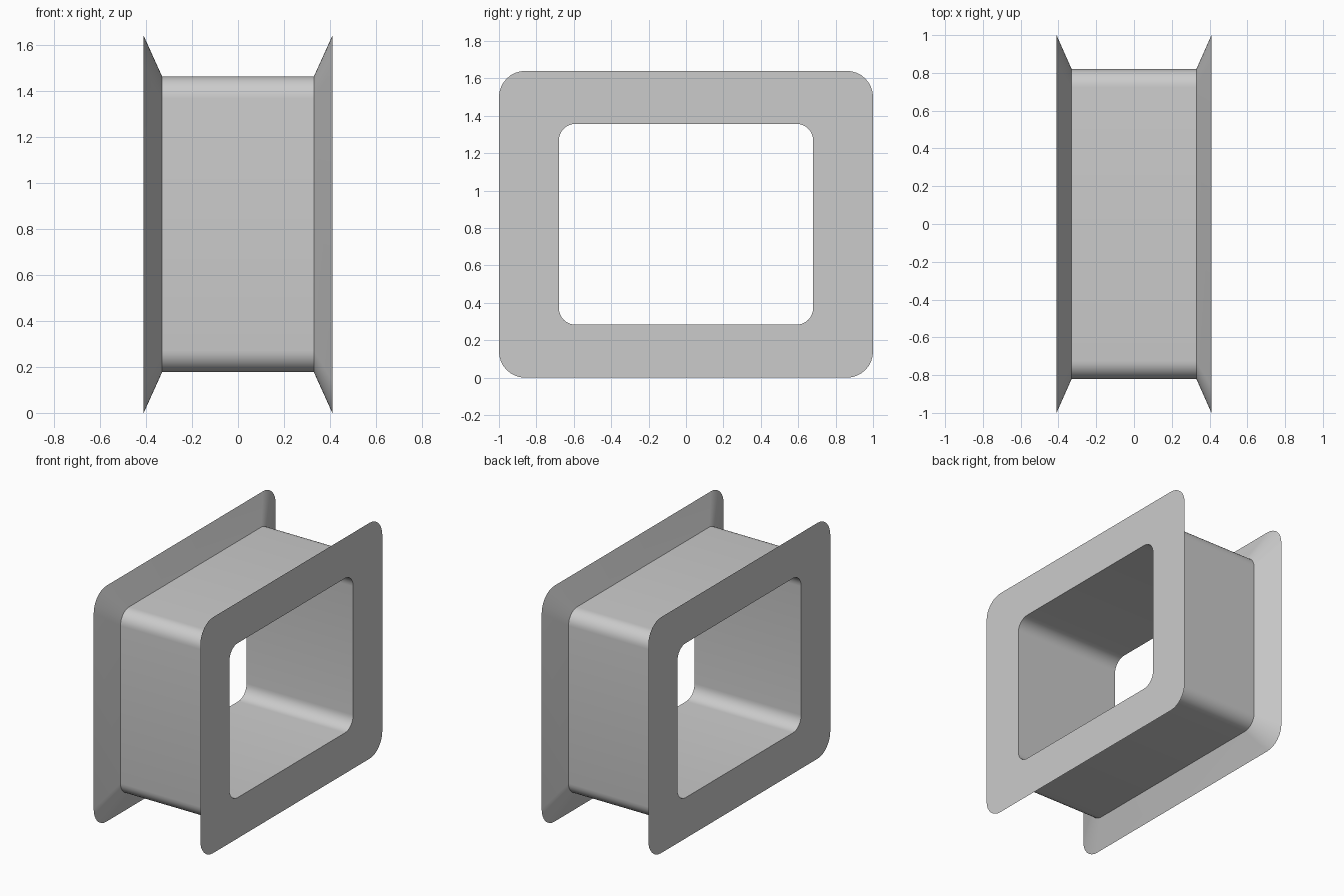
import bpy
import bmesh
from math import cos, sin, pi

if "Cube" in bpy.data.objects:
    bpy.data.objects.remove(bpy.data.objects["Cube"], do_unlink=True)

CENTRE_Z = 0.82
STEPS = 8

grey = bpy.data.materials.new("light grey")
grey.use_nodes = True
colour = (0.6, 0.6, 0.6, 1)
grey.diffuse_color = colour
grey.node_tree.nodes["Principled BSDF"].inputs["Base Color"].default_value = colour


def rounded_ring(bm, x, half_y, half_z, radius):
    """Rounded rectangle of vertices in the plane at x."""
    ring = []
    for corner, (sy, sz) in enumerate([(1, 1), (-1, 1), (-1, -1), (1, -1)]):
        for i in range(STEPS + 1):
            a = (corner + i / STEPS) * pi / 2
            ring.append(bm.verts.new((x,
                                      sy * (half_y - radius) + radius * cos(a),
                                      CENTRE_Z + sz * (half_z - radius) + radius * sin(a))))
    return ring


# Frame cross-section: (x, half width, half height, corner radius)
flange, core, hole = (1.0, 0.82, 0.14), (0.82, 0.643, 0.095), (0.68, 0.537, 0.09)
section = [(-0.41, *flange), (-0.33, *core), (0.33, *core),
           (0.41, *flange), (0.41, *hole), (-0.41, *hole)]

bm = bmesh.new()
rings = [rounded_ring(bm, *s) for s in section]
for k, ring in enumerate(rings):
    following = rings[(k + 1) % len(rings)]
    for i in range(len(ring)):
        j = (i + 1) % len(ring)
        bm.faces.new((ring[i], ring[j], following[j], following[i]))
bmesh.ops.recalc_face_normals(bm, faces=bm.faces)

mesh = bpy.data.meshes.new("flanged_frame")
bm.to_mesh(mesh)
bm.free()
mesh.materials.append(grey)
frame = bpy.data.objects.new("flanged_frame", mesh)
bpy.context.collection.objects.link(frame)

# Smooth corners, sharp rims
bpy.context.view_layer.objects.active = frame
frame.select_set(True)
bpy.ops.object.shade_smooth_by_angle(angle=pi / 9)
